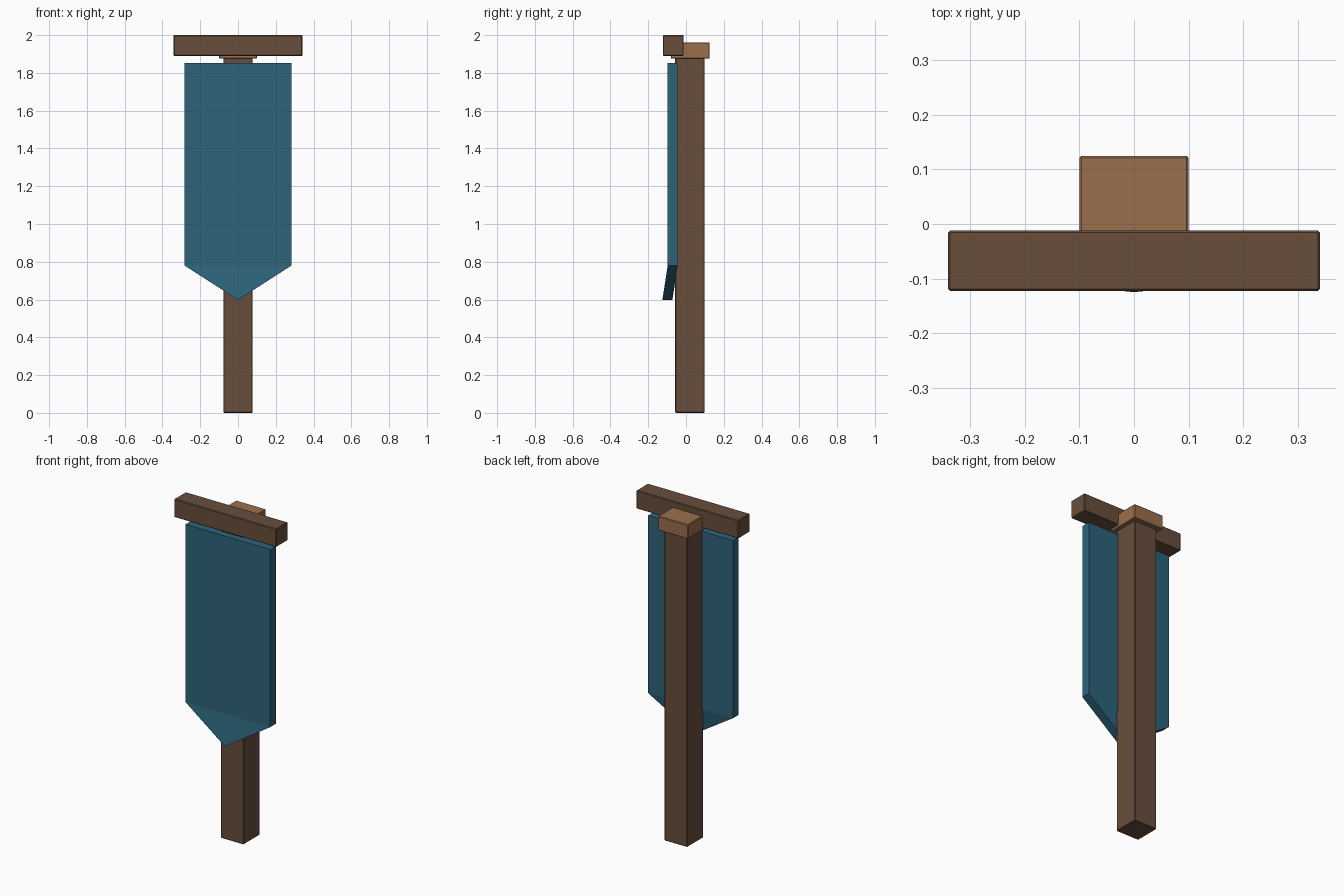
import bpy
import bmesh

if "Cube" in bpy.data.objects:
    bpy.data.objects.remove(bpy.data.objects["Cube"])


def material(name, rgb):
    m = bpy.data.materials.new(name)
    m.diffuse_color = (*rgb, 1.0)
    m.use_nodes = True
    m.node_tree.nodes["Principled BSDF"].inputs["Base Color"].default_value = m.diffuse_color
    return m


dark_wood = material("dark_wood", (0.138, 0.076, 0.045))
light_wood = material("light_wood", (0.33, 0.156, 0.074))
cloth = material("teal_cloth", (0.026, 0.127, 0.195))


def finish(bm, name, mat):
    bmesh.ops.recalc_face_normals(bm, faces=bm.faces)
    mesh = bpy.data.meshes.new(name)
    bm.to_mesh(mesh)
    bm.free()
    mesh.materials.append(mat)
    obj = bpy.data.objects.new(name, mesh)
    bpy.context.collection.objects.link(obj)
    return obj


def beam(name, lo, hi, mat, bevel=0.004):
    """Box between two corners with a narrow chamfer."""
    bm = bmesh.new()
    bmesh.ops.create_cube(bm, size=1.0)
    for v in bm.verts:
        v.co = [l + (c + 0.5) * (h - l) for l, c, h in zip(lo, v.co, hi)]
    bmesh.ops.bevel(bm, geom=bm.edges[:], offset=bevel, segments=1,
                    profile=0.5, affect='EDGES')
    return finish(bm, name, mat)


# Wooden frame: upright post, its cap, and the crossbar in front
beam("post", (-0.077, -0.057, 0.0), (0.077, 0.098, 1.90), dark_wood)
beam("post_cap", (-0.10, -0.08, 1.875), (0.10, 0.125, 1.962), light_wood)
beam("crossbar", (-0.341, -0.123, 1.89), (0.341, -0.012, 2.0), dark_wood)

# Hanging banner: rectangle plus a pointed tip that kicks forward
W, TOP, SIDE, TIP = 0.283, 1.852, 0.78, 0.598
FRONT, THICK, KICK = -0.097, 0.053, -0.028
bm = bmesh.new()
outline = [(-W, FRONT, TOP), (-W, FRONT, SIDE), (W, FRONT, SIDE), (W, FRONT, TOP),
           (0, FRONT + KICK, TIP)]
v = [bm.verts.new(p) for p in outline]
faces = [bm.faces.new((v[0], v[1], v[2], v[3])), bm.faces.new((v[1], v[4], v[2]))]
back = bmesh.ops.extrude_face_region(bm, geom=faces, use_keep_orig=True)
bmesh.ops.translate(bm, vec=(0, THICK, 0),
                    verts=[g for g in back["geom"] if isinstance(g, bmesh.types.BMVert)])
finish(bm, "banner", cloth)
